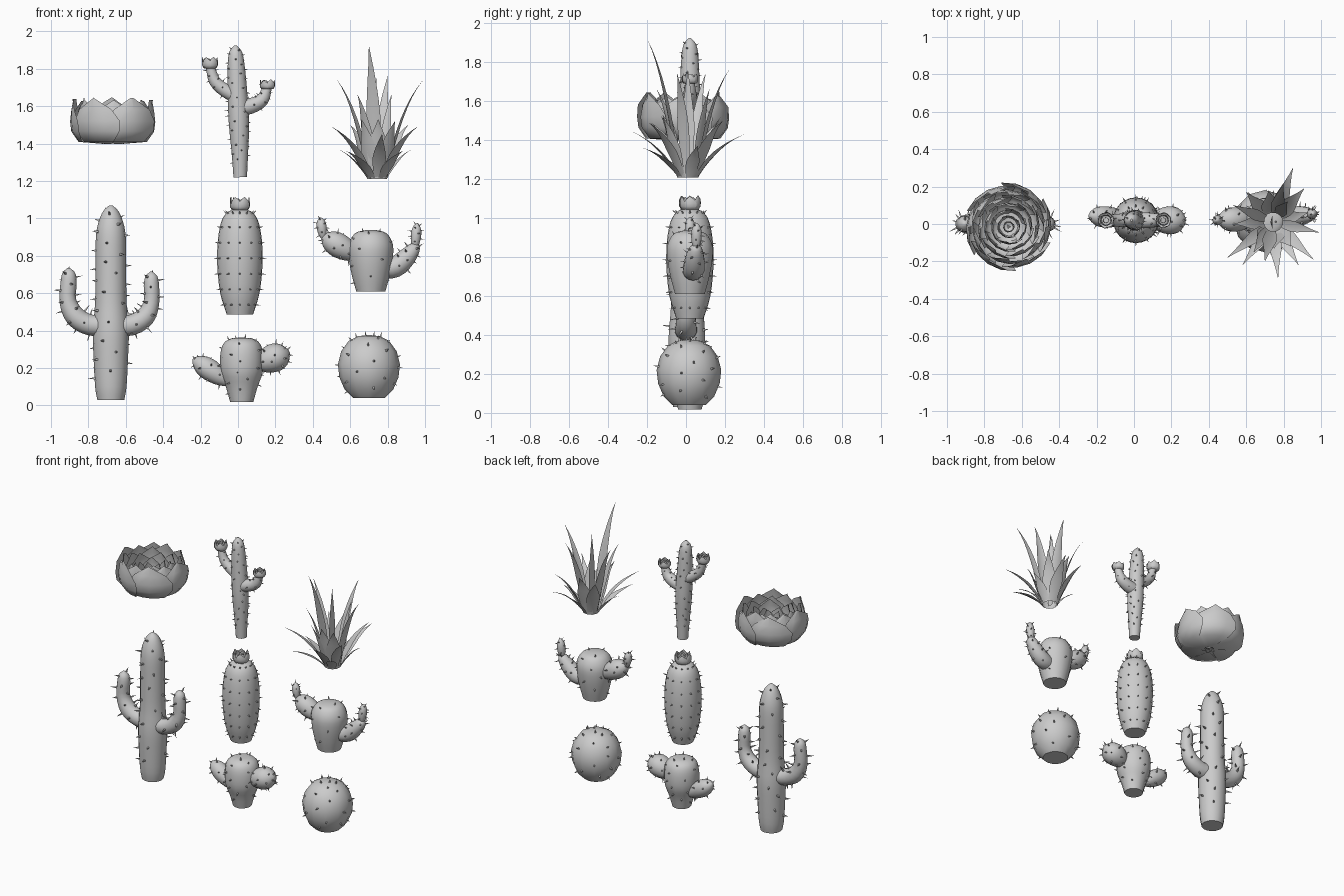
import bpy, bmesh, math, random
from mathutils import Vector as V

if "Cube" in bpy.data.objects:
    bpy.data.objects.remove(bpy.data.objects["Cube"])

random.seed(4)
GOLD = math.pi * (3 - math.sqrt(5))


def finish(name, bm, angle=45):
    bmesh.ops.recalc_face_normals(bm, faces=bm.faces) if angle < 50 else None
    me = bpy.data.meshes.new(name)
    bm.to_mesh(me)
    bm.free()
    ob = bpy.data.objects.new(name, me)
    bpy.context.collection.objects.link(ob)
    bpy.ops.object.select_all(action='DESELECT')
    ob.select_set(True)
    bpy.context.view_layer.objects.active = ob
    bpy.ops.object.shade_smooth_by_angle(angle=math.radians(angle))
    return ob


def smooth_path(pts, sub):
    """Catmull-Rom through (x, y, z, radius) points."""
    P = [V(p) for p in pts]
    P = [2 * P[0] - P[1]] + P + [2 * P[-1] - P[-2]]
    out = []
    for i in range(1, len(P) - 2):
        a, b, c, d = P[i - 1:i + 3]
        for k in range(sub):
            t = k / sub
            out.append(0.5 * (2 * b + (c - a) * t + (2 * a - 5 * b + 4 * c - d) * t * t
                              + (3 * b - a - 3 * c + d) * t ** 3))
    return out + [P[-2]]


def frames(path):
    res = []
    for i, p in enumerate(path):
        a, b = path[max(i - 1, 0)], path[min(i + 1, len(path) - 1)]
        d = (b - a).to_3d()
        t = d.normalized()
        side = (V((0, 1, 0)) - t * t.y).normalized()
        res.append((p.to_3d(), max(p[3], 0.002), t, t.cross(side), side,
                    (b[3] - a[3]) / max(d.length, 1e-5)))
    return res


def spine(bm, p, n, length, rad):
    """Four-sided thorn."""
    u = n.orthogonal().normalized()
    w = n.cross(u)
    base = [bm.verts.new(p - n * 0.004 + (u * math.cos(a) + w * math.sin(a)) * rad)
            for a in (0, math.pi / 2, math.pi, 3 * math.pi / 2)]
    tip = bm.verts.new(p + n * length)
    for i in range(4):
        bm.faces.new((base[i], base[(i + 1) % 4], tip))


def stem(name, pts, spines=20, length=0.025, rad=0.007, segs=14, sub=3, grid=None, start=0.1):
    """Swept fleshy body with thorns; grid = (rows, columns) gives regular thorn rows."""
    fr = frames(smooth_path(pts, sub))
    bm = bmesh.new()
    rings = []
    for p, r, t, u, w, s in fr:
        rings.append([bm.verts.new(p + (u * math.cos(a) + w * math.sin(a)) * r)
                      for a in (2 * math.pi * k / segs for k in range(segs))])
    for A, B in zip(rings, rings[1:]):
        for k in range(segs):
            bm.faces.new((A[k], A[(k + 1) % segs], B[(k + 1) % segs], B[k]))
    bm.faces.new(rings[0][::-1])
    bm.faces.new(rings[-1])
    finish(name, bm)
    # thorn placements as (fraction along stem, angle)
    if grid:
        spots = [((i + 0.7) / (grid[0] + 0.3), 2 * math.pi * j / grid[1])
                 for i in range(grid[0]) for j in range(grid[1])]
    else:
        spots = [(start + (0.97 - start) * (i + 0.5) / spines, i * GOLD + random.uniform(-.3, .3))
                 for i in range(spines)]
    lens = [0.0]
    for a, b in zip(fr, fr[1:]):
        lens.append(lens[-1] + math.hypot((b[0] - a[0]).length, b[1] - a[1]))
    bm = bmesh.new()
    for f, a in spots:
        d = f * lens[-1]
        i = max(k for k in range(len(fr) - 1) if lens[k] <= d)
        m = (d - lens[i]) / max(lens[i + 1] - lens[i], 1e-6)
        p, r, t, u, w, s = (x + (y - x) * m for x, y in zip(fr[i], fr[i + 1]))
        rd = u * math.cos(a) + w * math.sin(a)
        spine(bm, p + rd * r * 0.98, (rd - t * s).normalized(),
              length * random.uniform(0.8, 1.2), rad)
    finish(name + "_spines", bm, 20)


def column(name, x, y, prof, **kw):
    stem(name, [(x, y, z, r) for z, r in prof], **kw)


def pad(name, a, b, r, **kw):
    """Egg-shaped pad between two points."""
    a, b = V(a), V(b)
    stem(name, [(*a.lerp(b, t), r * k) for t, k in
                ((0, .45), (.2, .8), (.5, 1), (.75, .88), (.92, .5), (1, .08))], sub=2, **kw)


def petal_ring(bm, c, n, R, z0, H, start, half, skew):
    """Ring of cupped petals, one edge of each tucked under the next."""
    prof = ((.15, 0, .35), (.80, .05, .8), (.97, .28, 1), (1, .5, 1), (.97, .75, .72), (.90, 1, .03))
    for i in range(n):
        az = start + 2 * math.pi * i / n
        h = H * random.uniform(.92, 1.02)
        rows = []
        for r, z, w in prof:
            rows.append([bm.verts.new(c + V((
                R * r * (1 + skew * s) * math.cos(az + half * w * s),
                R * r * (1 + skew * s) * math.sin(az + half * w * s), z0 + z * h)))
                for s in (-1, -.5, 0, .5, 1)])
        for A, B in zip(rows, rows[1:]):
            for k in range(4):
                bm.faces.new((A[k], A[k + 1], B[k + 1], B[k]))


def flower(name, x, y, z, R, H):
    bm = bmesh.new()
    for k, (s, n) in enumerate(((1, 6), (.7, 5), (.35, 4))):
        petal_ring(bm, V((x, y, z)), n, R * s, 0, H * (1 - .05 * k), k * .5, 3.8 / n, .05)
    finish(name, bm, 60)


# Large branching column cactus
column("tall_cactus_trunk", -.68, .005, ((.03, .072), (.1, .084), (.25, .092), (.4, .096), (.55, .084),
       (.75, .082), (.9, .08), (.98, .066), (1.04, .04), (1.07, .008)), spines=46, length=.036, rad=.009)
stem("tall_cactus_left_arm", [(-.68, 0, .43, .062), (-.79, 0, .43, .056), (-.87, 0, .475, .055),
     (-.91, 0, .56, .045), (-.905, 0, .66, .043), (-.905, 0, .71, .033), (-.905, 0, .735, .006)],
     spines=20, length=.042, rad=.008, start=.2)
stem("tall_cactus_right_arm", [(-.68, 0, .43, .062), (-.57, 0, .43, .056), (-.495, 0, .475, .052),
     (-.463, 0, .55, .042), (-.463, 0, .64, .041), (-.463, 0, .69, .032), (-.463, 0, .715, .006)],
     spines=20, length=.042, rad=.008, start=.2)

# Tall barrel cactus with a bloom
column("barrel_cactus", .01, .02, ((.485, .07), (.6, .105), (.75, .121), (.88, .118), (.98, .1),
       (1.03, .07), (1.05, .03)), grid=(7, 12), length=.022, segs=24)
flower("barrel_bloom", .01, .02, 1.04, .054, .075)

# Pot-shaped cactus with two jointed arms
column("pot_cactus_body", .71, .02, ((.61, .078), (.69, .1), (.78, .117), (.86, .118), (.92, .085),
       (.937, .03)), spines=18, length=.02)
pad("pot_cactus_left_pad", (.635, .03, .80), (.45, .02, .905), .066, spines=20, length=.025)
pad("pot_cactus_left_tip", (.455, .02, .895), (.44, .02, 1.005), .027, spines=12, length=.022, rad=.005)
stem("pot_cactus_right_arm", [(.77, .03, .73, .05), (.84, .04, .74, .056), (.9, .045, .79, .05),
     (.945, .05, .845, .032), (.955, .05, .865, .008)], spines=18, length=.025, start=.25)
pad("pot_cactus_right_tip", (.945, .052, .84), (.958, .055, .975), .028, spines=14, length=.022, rad=.005)

# Small eared cactus
column("eared_cactus_body", .02, .02, ((.018, .062), (.1, .085), (.18, .113), (.27, .115),
       (.33, .098), (.357, .06), (.362, .02)), spines=30, length=.022)
pad("eared_cactus_left_ear", (-.055, .03, .125), (-.24, .045, .25), .058, spines=16, length=.022)
pad("eared_cactus_right_ear", (.10, .02, .22), (.275, .02, .285), .076, spines=22, length=.025)

# Round ball cactus, coarse outline
column("ball_cactus", .70, .015, ((.04, .085), (.085, .13), (.15, .158), (.22, .166), (.29, .148),
       (.345, .108), (.37, .06), (.376, .01)), spines=34, length=.024, segs=12, sub=1, rad=.008)

# Slim flowering column cactus
stem("slim_cactus_trunk", [(.012, .02, 1.22, .036), (.01, .02, 1.35, .044), (.005, .02, 1.52, .055),
     (-.003, .02, 1.68, .052), (-.01, .02, 1.82, .045), (-.013, .02, 1.89, .034), (-.014, .02, 1.925, .006)],
     spines=64, length=.018, rad=.006)
stem("slim_cactus_left_arm", [(0, .02, 1.65, .04), (-.07, .02, 1.685, .036), (-.125, .02, 1.735, .031),
     (-.148, .02, 1.81, .024)], spines=14, length=.018, rad=.005, start=.3)
stem("slim_cactus_right_arm", [(0, .02, 1.59, .045), (.07, .02, 1.602, .042), (.13, .02, 1.635, .035),
     (.157, .02, 1.70, .024)], spines=14, length=.018, rad=.005, start=.3)
flower("slim_left_bloom", -.15, .02, 1.80, .043, .062)
flower("slim_right_bloom", .157, .02, 1.69, .041, .052)

# Rosette succulent
bm = bmesh.new()
for k, (R, n, H) in enumerate(((.228, 6, .25), (.2, 6, .245), (.165, 6, .22), (.13, 5, .2),
                               (.095, 5, .17), (.06, 4, .15), (.03, 3, .13))):
    petal_ring(bm, V((-.67, -.015, 1.397)), n, R, .004 * k, H, k * .55, 4.1 / n, .05)
finish("rosette_succulent", bm, 60)

# Agave: arched, folded leaves given by tip (x, y, z) and half width
TIPS = ((.70, -.20, 1.92, .038), (.99, -.045, 1.74, .03), (.53, .10, 1.74, .03), (.80, .22, 1.76, .036),
        (.85, .30, 1.43, .042), (.77, -.29, 1.45, .036), (.96, -.19, 1.49, .034), (.50, -.18, 1.49, .034),
        (.535, .0, 1.37, .036), (.93, .06, 1.37, .036), (.64, -.15, 1.66, .036), (.82, .12, 1.66, .036),
        (.75, -.13, 1.53, .058), (.84, -.12, 1.52, .05), (.66, -.12, 1.53, .05), (.60, .17, 1.50, .045),
        (.91, .19, 1.50, .045), (.72, .18, 1.52, .055), (.58, -.22, 1.36, .034), (.88, -.22, 1.36, .034),
        (.74, .01, 1.76, .034))
bm = bmesh.new()
centre = V((.745, .01, 1.21))
for x, y, z, hw in TIPS:
    tip = V((x, y, z))
    flat = V((x - centre.x, y - centre.y, 0))
    out = flat.normalized()
    side = V((-out.y, out.x, 0))
    base = centre + out * min(.045, flat.length)
    ctrl = base + flat * .3 + V((0, 0, (z - 1.21) * .72))
    rows = []
    for k in range(9):
        t = k / 8
        p = base.lerp(ctrl, t).lerp(ctrl.lerp(tip, t), t)
        w = hw * (.6 + 1.6 * t * (1 - t)) * min(1, 1.65 * (1 - t)) + .0008
        rows.append([bm.verts.new(p + side * w * s + (-out * .3 * w if s == 0 else out * 0) * -1)
                     for s in (-1, 0, 1)])
    for A, B in zip(rows, rows[1:]):
        for i in range(2):
            bm.faces.new((A[i], A[i + 1], B[i + 1], B[i]))
finish("agave_leaves", bm, 60)
